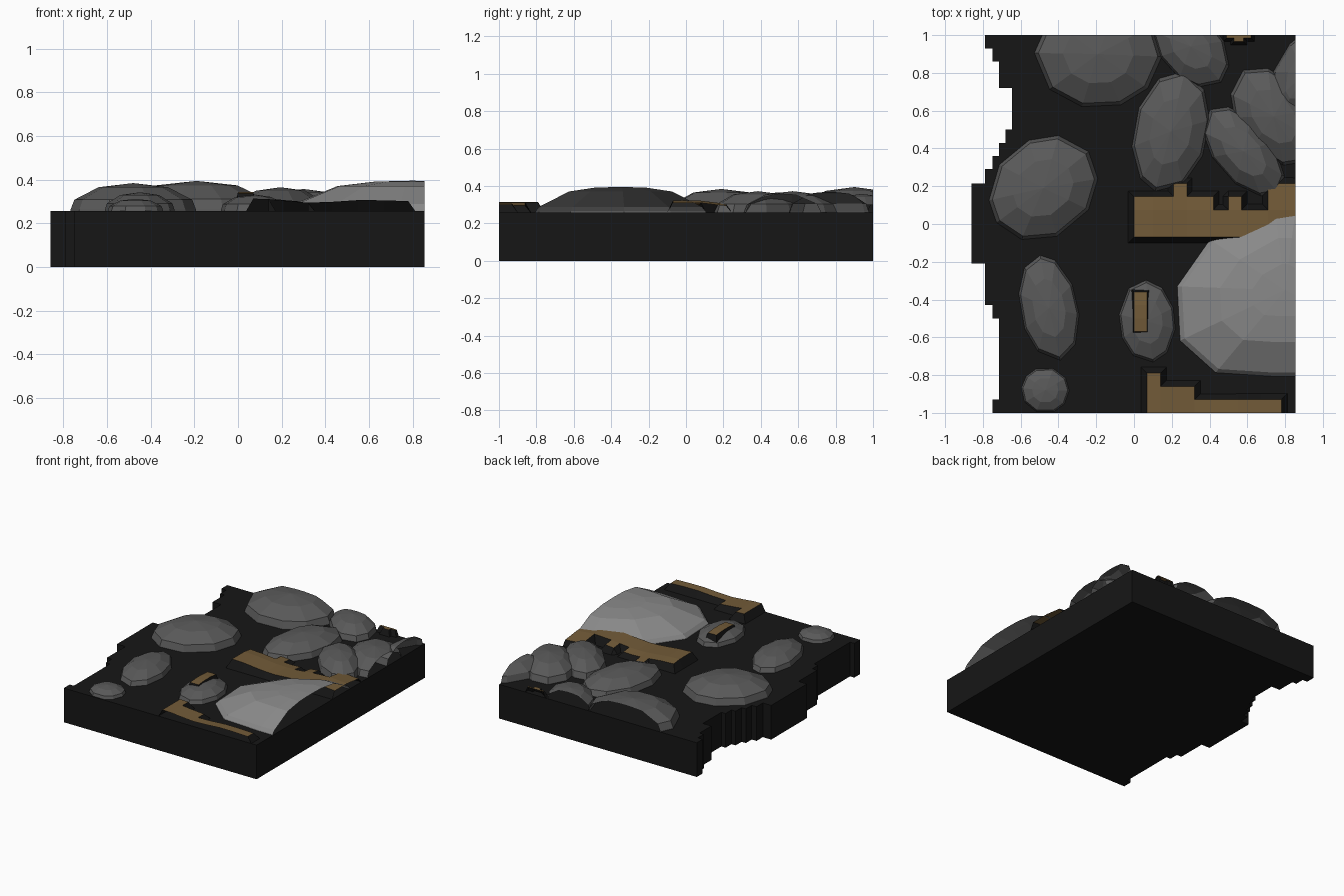
import bpy, bmesh, math, random
from mathutils import Vector

if "Cube" in bpy.data.objects:
    bpy.data.objects.remove(bpy.data.objects["Cube"])

random.seed(4)
TOP = 0.257      # ground level
EDGE = 0.855     # right border of the tile


def material(name, rgb):
    m = bpy.data.materials.new(name)
    m.diffuse_color = (*rgb, 1)
    m.use_nodes = True
    m.node_tree.nodes["Principled BSDF"].inputs["Base Color"].default_value = m.diffuse_color
    return m


SOIL = material("dark_soil", (0.008, 0.008, 0.008))
STONE = material("grey_stone", (0.10, 0.10, 0.10))
PALE = material("pale_stone", (0.25, 0.25, 0.25))
WOOD = material("brown_wood", (0.17, 0.105, 0.04))


def finish(bm, name, mats, clip=True):
    if clip:  # trim to the tile borders, leaving shells open
        for co, no in (((EDGE, 0, 0), (1, 0, 0)), ((0, 1, 0), (0, 1, 0)), ((0, -1, 0), (0, -1, 0))):
            bmesh.ops.bisect_plane(bm, geom=bm.verts[:] + bm.edges[:] + bm.faces[:],
                                   plane_co=co, plane_no=no, clear_outer=True)
    me = bpy.data.meshes.new(name)
    bm.to_mesh(me)
    bm.free()
    ob = bpy.data.objects.new(name, me)
    bpy.context.collection.objects.link(ob)
    for m in mats:
        me.materials.append(m)
    return ob


# ground slab with stepped left border
steps = [(-.79, .93), (-.75, .86), (-.715, .72), (-.68, .72), (-.645, .5), (-.68, .43), (-.715, .36),
         (-.75, .29), (-.79, .215), (-.86, -.21), (-.79, -.43), (-.75, -.5), (-.715, -.93), (-.75, -1)]
outline, y0 = [(EDGE, -1), (EDGE, 1)], 1
for x, y1 in steps:
    if y1 != y0:
        outline += [(x, y0), (x, y1)]
    y0 = y1
bm = bmesh.new()
face = bm.faces.new([bm.verts.new((x, y, 0)) for x, y in outline])
ext = bmesh.ops.extrude_face_region(bm, geom=[face])["geom"]
bmesh.ops.translate(bm, vec=(0, 0, TOP), verts=[v for v in ext if isinstance(v, bmesh.types.BMVert)])
bmesh.ops.recalc_face_normals(bm, faces=bm.faces)
finish(bm, "ground_slab", [SOIL], clip=False)


# faceted stones: scaled rings of an outline closed by a fan
def stone(name, centre, ring, height, profile, mat):
    bm = bmesh.new()
    c = Vector((*centre, 0))
    rows = [[bm.verts.new((c.x + x * r, c.y + y * r, TOP + h * height)) for x, y in ring]
            for r, h in profile]
    tip = bm.verts.new((c.x, c.y, TOP + height))
    n = len(ring)
    for i in range(n):
        j = (i + 1) % n
        for a, b in zip(rows, rows[1:]):
            bm.faces.new((a[i], a[j], b[j], b[i]))
        bm.faces.new((rows[-1][i], rows[-1][j], tip))
    finish(bm, name, [mat])


# x, y, long radius, short radius, angle, height
stones = [(-.19, .90, .34, .29, 0, .137), (.30, .94, .25, .165, -50, .10), (.195, .49, .33, .20, 78, .108),
          (.58, .385, .285, .155, -50, .115), (.74, .57, .295, .19, -55, .115), (.91, .80, .29, .16, 60, .12),
          (-.48, .19, .31, .26, 40, .127), (-.45, -.445, .285, .155, 101, .085),
          (.07, -.515, .22, .15, 95, .075), (-.47, -.88, .128, .122, 0, .055)]
for k, (x, y, a, b, deg, h) in enumerate(stones):
    t, n, ring = math.radians(deg), 10, []
    for i in range(n):
        u = 2 * math.pi * (i + random.uniform(-.15, .15)) / n
        p, q = a * math.cos(u), b * math.sin(u)
        ring.append((p * math.cos(t) - q * math.sin(t), p * math.sin(t) + q * math.cos(t)))
    stone(f"stone_{k + 1}", (x, y), ring, h,
          [(1, -.1), (.99, 0.05), (.93, .4), (.55, .85)], STONE)

# large pale boulder
half = [(-.06, .46), (-.40, .27), (-.575, .02), (-.56, -.27), (-.37, -.44), (-.06, -.46)]
stone("pale_boulder", (.80, -.35), half + [(-x, y) for x, y in reversed(half)], .138,
      [(1, -.1), (.99, .05), (.95, .22), (.6, .82), (.3, .97)], PALE)


# wooden planks: brown warped top with a flared soil skirt
def plank(name, pts, zfun, cuts, flare):
    bm = bmesh.new()
    bm.faces.new([bm.verts.new((x, y, 0)) for x, y in pts])
    for axis, values in zip(((1, 0, 0), (0, 1, 0)), cuts):
        for v in values:
            bmesh.ops.bisect_plane(bm, geom=bm.verts[:] + bm.edges[:] + bm.faces[:],
                                   plane_co=Vector(axis) * v, plane_no=axis)
    bm.normal_update()
    if sum(f.normal.z for f in bm.faces) < 0:
        bmesh.ops.reverse_faces(bm, faces=bm.faces[:])
    rim = [l for f in bm.faces for l in f.loops if l.edge.is_boundary]
    shift = {}
    for l in rim:
        a, b = l.vert, l.link_loop_next.vert
        d = (b.co - a.co).normalized()
        no = Vector((d.y, -d.x, 0))
        for v in (a, b):
            s = shift.setdefault(v, Vector((0, 0, 0)))
            if s.dot(no) < .5:
                s += no
    pairs = [(l.vert, l.link_loop_next.vert) for l in rim]
    low = {v: bm.verts.new((v.co.x + s.x * flare, v.co.y + s.y * flare, TOP - .005)) for v, s in shift.items()}
    for v in bm.verts:
        if v not in low.values():
            v.co.z = zfun(v.co.x, v.co.y)
    for a, b in pairs:
        bm.faces.new((b, a, low[a], low[b])).material_index = 1
    finish(bm, name, [WOOD, SOIL])


plank("middle_plank",
      [(0, -.07), (.95, -.07), (.95, .215), (.71, .215), (.71, .075), (.57, .075), (.57, .145), (.5, .145),
       (.5, .075), (.42, .075), (.42, .145), (.28, .145), (.28, .215), (.21, .215), (.21, .145), (0, .145)],
      lambda x, y: .31 + .012 * math.cos(x * 9) - max(0, y - .07) * .12,
      ([.1, .21, .28, .35, .5, .57, .71], [.075, .145]), .033)
plank("front_plank",
      [(.07, -1.1), (.78, -1.1), (.78, -.93), (.32, -.93), (.32, -.86), (.14, -.86), (.14, -.79), (.07, -.79)],
      lambda x, y: .302 + .012 * math.cos((x - .09) * 12) * max(0, 1 - x),
      ([.14, .21, .32, .43, .55, .67], [-.93, -.86]), .035)
plank("small_plank", [(0, -.57), (.07, -.57), (.07, -.36), (0, -.36)],
      lambda x, y: .343 - .6 * (y + .465) ** 2, ([], [-.5, -.43]), .022)
plank("back_plank", [(.49, .985), (.53, .985), (.53, .965), (.58, .965), (.58, .985), (.62, .985), (.62, 1.1), (.49, 1.1)],
      lambda x, y: .30, ([], []), .02)
